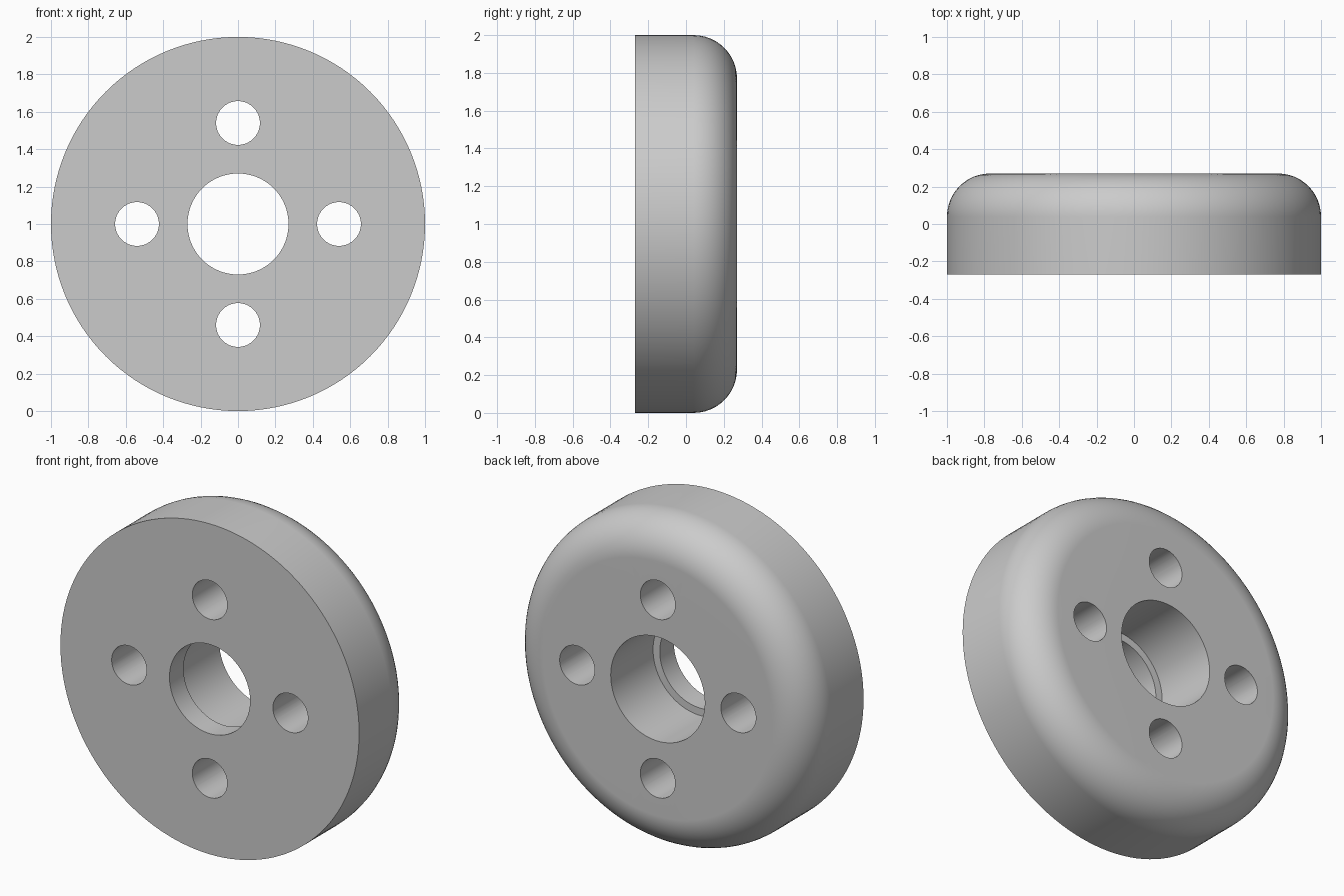
import bpy, bmesh
from math import sin, cos, pi, radians
from mathutils import Matrix, Vector

cube = bpy.data.objects.get("Cube")
if cube:
    bpy.data.objects.remove(cube, do_unlink=True)

SEGMENTS = 128
HALF = 0.27          # half thickness
FILLET = 0.23        # rounded back rim
BORE, COUNTERBORE, STEP = 0.27, 0.315, -0.135
HOLE, HOLE_CIRCLE = 0.117, 0.54
CENTRE = Vector((0, 0, 1))

metal = bpy.data.materials.new("light_grey_metal")
GREY = (0.6, 0.6, 0.6, 1)
metal.diffuse_color = GREY
metal.use_nodes = True
metal.node_tree.nodes["Principled BSDF"].inputs["Base Color"].default_value = GREY


def make_object(name, bm):
    bmesh.ops.recalc_face_normals(bm, faces=bm.faces)
    mesh = bpy.data.meshes.new(name)
    bm.to_mesh(mesh)
    bm.free()
    mesh.materials.append(metal)
    obj = bpy.data.objects.new(name, mesh)
    bpy.context.collection.objects.link(obj)
    return obj


def lathe(name, profile):
    """Turn a closed (radius, y) profile about the y axis."""
    bm = bmesh.new()
    verts = [bm.verts.new((r, y, 1)) for r, y in profile]
    edges = [bm.edges.new((a, b)) for a, b in zip(verts, verts[1:] + verts[:1])]
    bmesh.ops.spin(bm, geom=verts + edges, cent=CENTRE, axis=(0, 1, 0),
                   angle=2 * pi, steps=SEGMENTS, use_merge=True)
    bmesh.ops.remove_doubles(bm, verts=bm.verts, dist=1e-5)
    return make_object(name, bm)


# Disc: flat front, rounded back rim and stepped centre bore
rim = [(1 - FILLET + FILLET * cos(a), HALF - FILLET + FILLET * sin(a))
       for a in (radians(i * 7.5) for i in range(13))]
disc = lathe("disc", [(BORE, -HALF), (1, -HALF)] + rim +
             [(COUNTERBORE, HALF), (COUNTERBORE, STEP), (BORE, STEP)])

# Four through holes
bm = bmesh.new()
for i in range(4):
    a = i * pi / 2
    place = Matrix.Translation(CENTRE + HOLE_CIRCLE * Vector((cos(a), 0, sin(a))))
    bmesh.ops.create_cone(bm, cap_ends=True, segments=64, radius1=HOLE,
                          radius2=HOLE, depth=1,
                          matrix=place @ Matrix.Rotation(pi / 2, 4, 'X'))
cutter = make_object("hole_cutter", bm)
cutter.hide_render = True

bpy.ops.object.select_all(action='DESELECT')
bpy.context.view_layer.objects.active = disc
disc.select_set(True)
cut = disc.modifiers.new("bolt_holes", 'BOOLEAN')
cut.operation = 'DIFFERENCE'
cut.solver = 'EXACT'
cut.object = cutter
bpy.ops.object.modifier_apply(modifier=cut.name)
bpy.data.objects.remove(cutter, do_unlink=True)

# Smooth walls and fillet, crisp flat faces
bpy.ops.object.shade_smooth_by_angle(angle=radians(30))
weighted = disc.modifiers.new("weighted_normals", 'WEIGHTED_NORMAL')
weighted.keep_sharp = True
